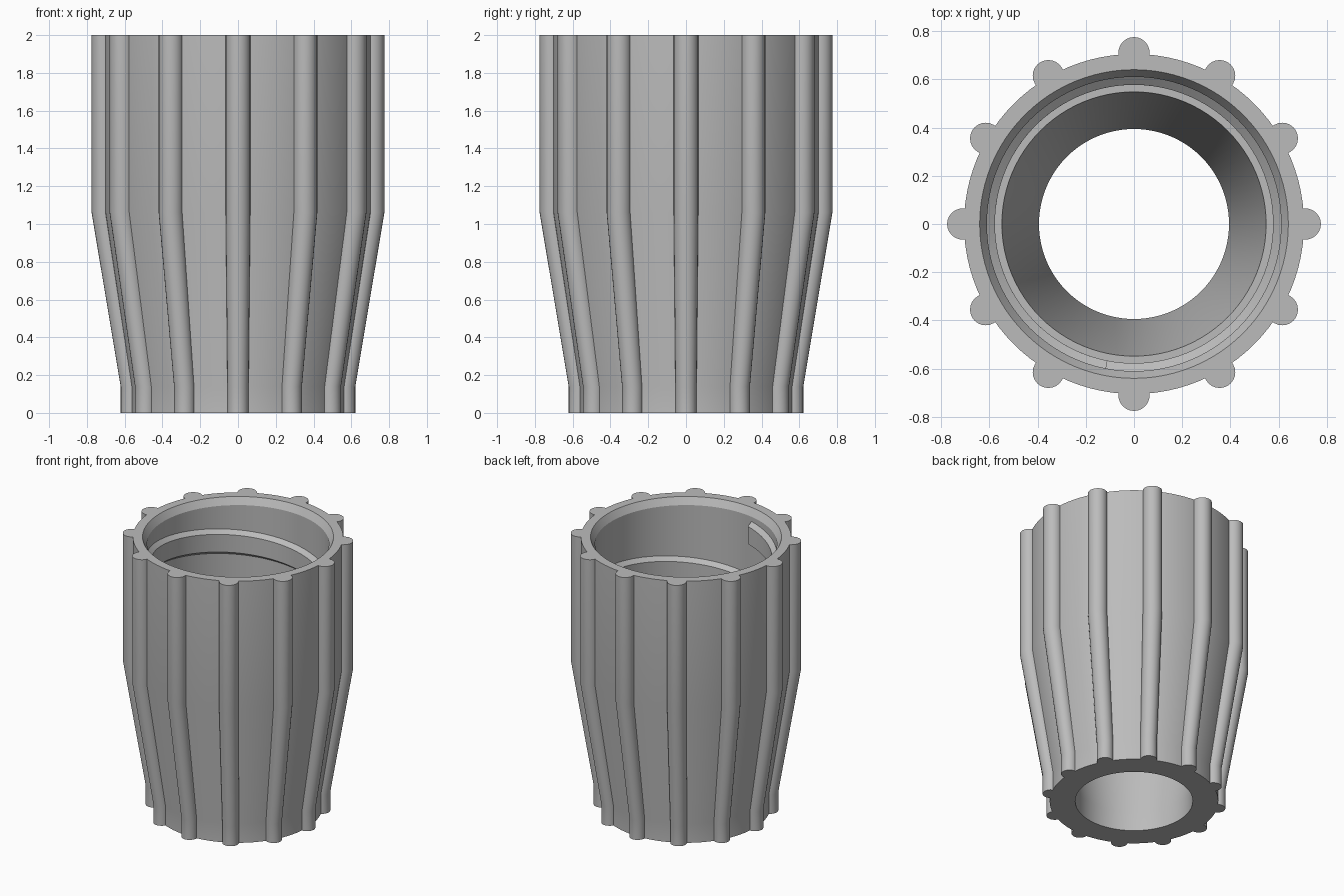
import bpy, bmesh, math
from mathutils import Vector

cube = bpy.data.objects.get("Cube")
if cube:
    bpy.data.objects.remove(cube, do_unlink=True)

GREY = (0.5, 0.5, 0.5, 1)
mat = bpy.data.materials.new("plain grey")
mat.use_nodes = True
mat.diffuse_color = GREY
mat.node_tree.nodes["Principled BSDF"].inputs["Base Color"].default_value = GREY


def skin(name, rings, closed):
    """Join rings of points into a surface; closed wraps around, open gets end caps."""
    bm = bmesh.new()
    loops = [[bm.verts.new(p) for p in ring] for ring in rings]
    pairs = list(zip(loops, loops[1:]))
    if closed:
        pairs.append((loops[-1], loops[0]))
    else:
        bm.faces.new(loops[0])
        bm.faces.new(loops[-1])
    for a, b in pairs:
        for i in range(len(a)):
            j = (i + 1) % len(a)
            bm.faces.new((a[i], a[j], b[j], b[i]))
    bmesh.ops.recalc_face_normals(bm, faces=bm.faces)
    mesh = bpy.data.meshes.new(name)
    bm.to_mesh(mesh)
    bm.free()
    mesh.materials.append(mat)
    obj = bpy.data.objects.new(name, mesh)
    bpy.context.collection.objects.link(obj)
    bpy.ops.object.select_all(action="DESELECT")
    obj.select_set(True)
    bpy.context.view_layer.objects.active = obj
    bpy.ops.object.shade_smooth_by_angle(angle=math.radians(25))
    return obj


def polar(r, angle, z):
    return Vector((r * math.cos(angle), r * math.sin(angle), z))


# Hollow sleeve: outer wall, rim chamfer, threaded bore, shoulder, tapered bore
LOW, BEND = 0.14, 1.06
profile = [(0.565, 0), (0.565, LOW), (0.705, BEND), (0.705, 2), (0.64, 2),
           (0.61, 1.95), (0.61, BEND), (0.548, BEND), (0.394, LOW), (0.394, 0)]
SIDES = 96
skin("sleeve", [[polar(r, math.tau * k / SIDES, z) for r, z in profile]
                for k in range(SIDES)], True)

# Twelve round grip ribs that follow the outer wall
rib_path = [(0.565, 0, 0.056), (0.565, LOW, 0.056), (0.71, BEND, 0.065), (0.71, 2, 0.065)]
for n in range(12):
    turn = math.tau * n / 12
    out, side = polar(1, turn, 0), polar(1, turn + math.pi / 2, 0)
    rings = []
    for r, z, width in rib_path:
        centre = polar(r, turn, z)
        rings.append([centre + width * (math.cos(t) * out + math.sin(t) * side)
                      for t in (math.tau * i / 24 for i in range(24))])
    skin(f"grip_rib_{n + 1}", rings, False)

# Internal screw thread winding down from just under the rim
PITCH, TURNS, STEPS = 0.40, 1.6, 150
section = [(0.615, 0), (0.577, -0.03), (0.577, -0.16), (0.615, -0.19)]
start = math.radians(-101)
rings = []
for k in range(STEPS + 1):
    t = TURNS * k / STEPS
    rings.append([polar(r, start - math.tau * t, 1.92 - PITCH * t + dz) for r, dz in section])
skin("inner_thread", rings, False)
